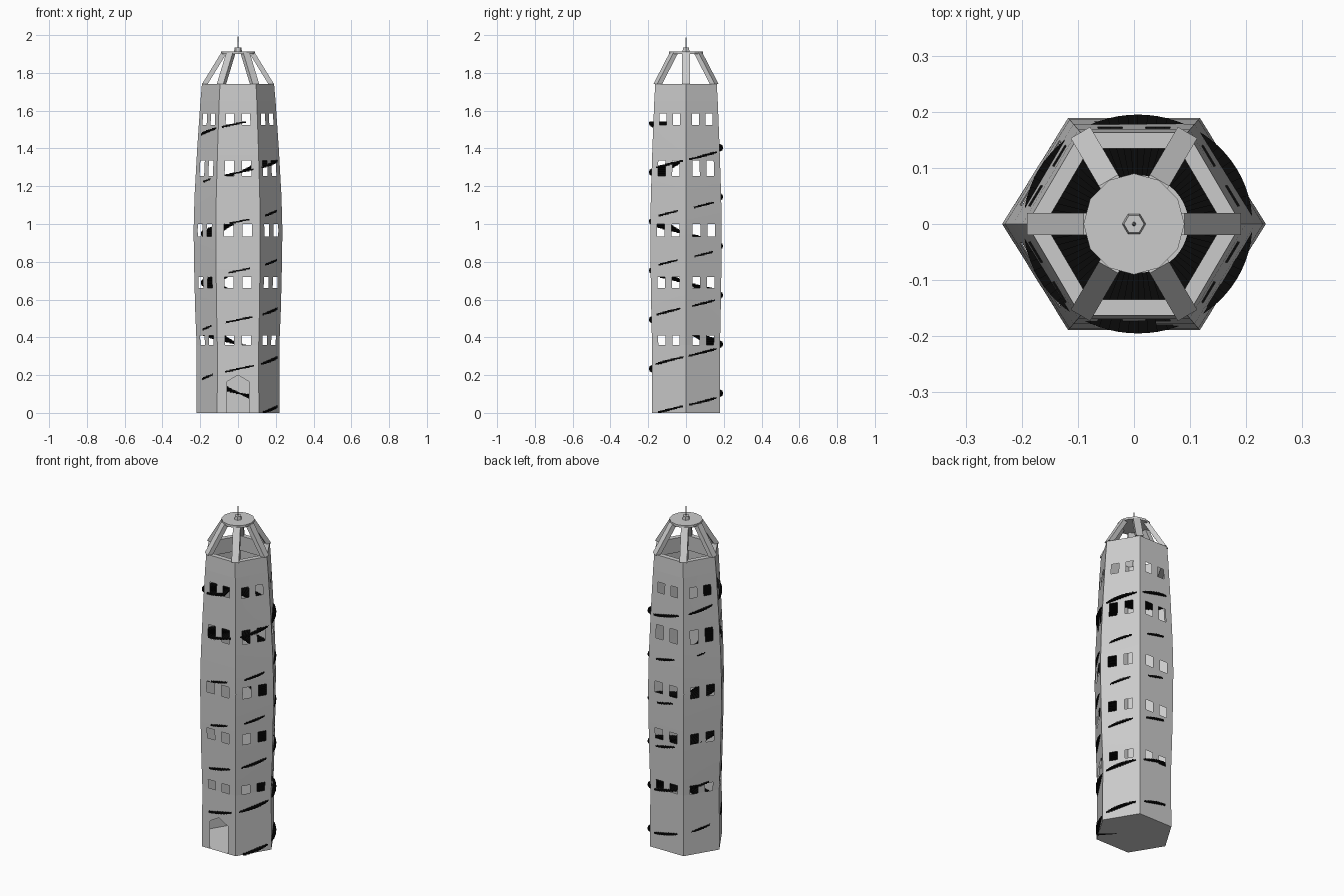
import bpy, bmesh, math
from mathutils import Vector

if "Cube" in bpy.data.objects:
    bpy.data.objects.remove(bpy.data.objects["Cube"])

# z, half width in x (corner), half depth in y (flat)
PROFILE = [(0, .22, .181), (.36, .219, .180), (.55, .227, .184), (.8, .233, .188),
           (.97, .235, .189), (1.15, .230, .186), (1.4, .216, .178), (1.65, .199, .168),
           (1.74, .191, .163)]
WINDOWS = [(.36, .41), (.66, .72), (.935, 1.0), (1.255, 1.335), (1.525, 1.585)]


def size(z):
    for (a, ax, ay), (b, bx, by) in zip(PROFILE, PROFILE[1:]):
        if z <= b + 1e-6:
            t = (z - a) / (b - a)
            return ax + (bx - ax) * t, ay + (by - ay) * t


def corner(i, z, inset=0):
    rx, ry = size(z)
    rx, ry = rx - inset * 1.155, ry - inset
    a = math.radians(60 * i)
    return Vector((rx * math.cos(a), ry * math.sin(a) / .8660254, z))


def panel_point(i, u, z):
    # u runs -1..1 across side i
    return corner(i, z).lerp(corner(i + 1, z), (u + 1) / 2)


def finish(bm, name, smooth=False, weld=True):
    if weld:
        bmesh.ops.remove_doubles(bm, verts=bm.verts, dist=1e-5)
    bmesh.ops.recalc_face_normals(bm, faces=bm.faces)
    me = bpy.data.meshes.new(name)
    bm.to_mesh(me)
    bm.free()
    ob = bpy.data.objects.new(name, me)
    bpy.context.collection.objects.link(ob)
    if smooth:
        bpy.context.view_layer.objects.active = ob
        ob.select_set(True)
        bpy.ops.object.shade_smooth_by_angle(angle=math.radians(25))
        ob.select_set(False)
    return ob


def add_face(bm, pts):
    return bm.faces.new([bm.verts.new(p) for p in pts])


def box(bm, lower, upper):
    # solid between two matching quads
    a = [bm.verts.new(p) for p in lower]
    b = [bm.verts.new(p) for p in upper]
    bm.faces.new(a[::-1])
    bm.faces.new(b)
    for i in range(4):
        j = (i + 1) % 4
        bm.faces.new((a[i], a[j], b[j], b[i]))


# Base storey with floor and pointed doorway
bm = bmesh.new()
add_face(bm, [corner(i, 0) for i in range(6)])
for i in range(6):
    if i == 4:
        outline = [(-1, 0), (-.54, 0), (-.54, .165), (0, .2), (.54, .165), (.54, 0),
                   (1, 0), (1, .36), (-1, .36)]
    else:
        outline = [(-1, 0), (1, 0), (1, .36), (-1, .36)]
    add_face(bm, [panel_point(i, u, z) for u, z in outline])
finish(bm, "base_storey")

# Bulging shaft with window openings
bm = bmesh.new()
zs = sorted({z for w in WINDOWS for z in w} | {p[0] for p in PROFILE if .36 <= p[0] <= 1.65})
us = [-1, -.63, -.2, .2, .63, 1]
for i in range(6):
    for z0, z1 in zip(zs, zs[1:]):
        mid = (z0 + z1) / 2
        open_row = any(a < mid < b for a, b in WINDOWS)
        for c in range(5):
            if open_row and c in (1, 3):
                continue
            add_face(bm, [panel_point(i, us[c], z0), panel_point(i, us[c + 1], z0),
                          panel_point(i, us[c + 1], z1), panel_point(i, us[c], z1)])
finish(bm, "shaft_walls", True)

# Thick hexagonal parapet, a darker grey band
bm = bmesh.new()
section = [(1.65, 0), (1.74, 0), (1.74, .028), (1.65, .028)]
for i in range(6):
    for k in range(4):
        (z0, d0), (z1, d1) = section[k], section[(k + 1) % 4]
        add_face(bm, [corner(i, z0, d0), corner(i + 1, z0, d0),
                      corner(i + 1, z1, d1), corner(i, z1, d1)])
finish(bm, "parapet")

# Black spiral stair whose treads just break through the walls
bm = bmesh.new()
PER_TURN, PITCH, START = 72, .26, -50
for s in range(int(PER_TURN * 5.93)):
    z = s * PITCH / PER_TURN
    quad = []
    for rx, ry, k in ((.09, .087, s), (.204, .195, s), (.204, .195, s + 1), (.09, .087, s + 1)):
        a = math.radians(START + 360 * k / PER_TURN)
        quad.append(Vector((.007 + rx * math.cos(a), ry * math.sin(a), z)))
    box(bm, quad, [p + Vector((0, 0, .009)) for p in quad])
stair = finish(bm, "spiral_stair", weld=False)
black = bpy.data.materials.new("black")
black.diffuse_color = (.003, .003, .003, 1)
black.use_nodes = True
black.node_tree.nodes["Principled BSDF"].inputs["Base Color"].default_value = black.diffuse_color
stair.data.materials.append(black)

# Six slanted crown ribs
bm = bmesh.new()
for i in range(6):
    foot = corner(i, 1.74)
    out = Vector((foot.x, foot.y, 0)).normalized()
    side = Vector((-out.y, out.x, 0)) * .02
    head = out * .09 + Vector((0, 0, 1.905))
    inner = out * -.03
    box(bm, [foot - side, foot + side, foot + side + inner, foot - side + inner],
        [head - side, head + side, head + side + inner, head - side + inner])
finish(bm, "crown_ribs")


def cylinder(name, sides, r0, r1, z0, z1):
    bpy.ops.mesh.primitive_cone_add(vertices=sides, radius1=r0, radius2=r1, depth=z1 - z0,
                                    location=(0, 0, (z0 + z1) / 2),
                                    rotation=(0, 0, math.radians(30 if sides == 6 else 0)))
    bpy.context.object.name = name


# Roof disc, finial and needle
cylinder("roof_disc", 12, .09, .09, 1.9, 1.914)
cylinder("finial", 6, .021, .018, 1.914, 1.934)
cylinder("needle", 6, .004, .001, 1.934, 2.0)
